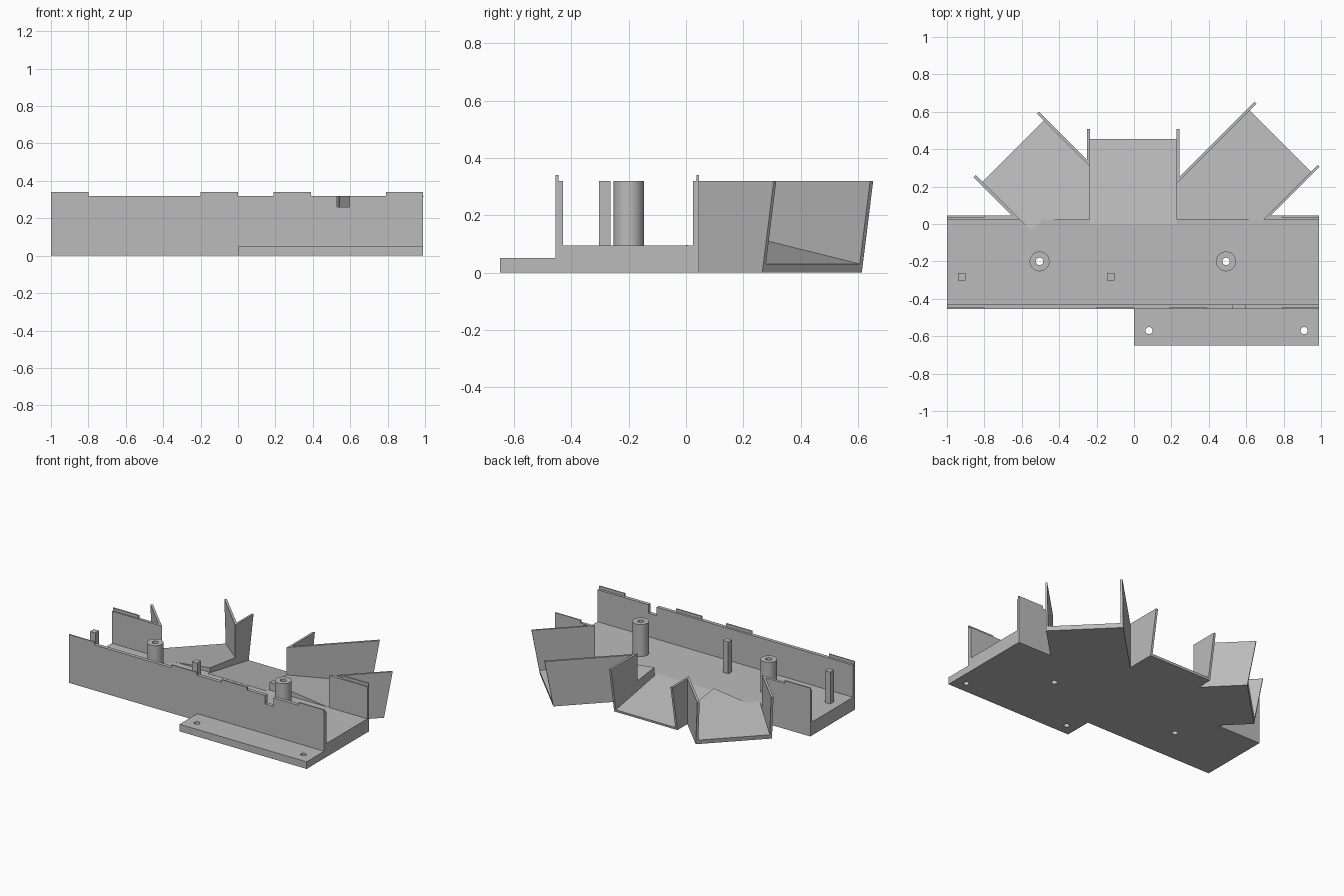
import bpy, bmesh, math
from mathutils import Vector

if "Cube" in bpy.data.objects:
    bpy.data.objects.remove(bpy.data.objects["Cube"], do_unlink=True)

grey = bpy.data.materials.new("plain_grey")
grey.use_nodes = True
grey.diffuse_color = (0.5, 0.5, 0.5, 1)
grey.node_tree.nodes["Principled BSDF"].inputs["Base Color"].default_value = (0.5, 0.5, 0.5, 1)

FLOOR, TOP, LIP = 0.095, 0.32, 0.34
TILT = math.tan(math.radians(10))


def prism(name, plan, low, high):
    """Extrude a plan outline; low and high map a plan point to a 3D point."""
    bm = bmesh.new()
    bottom = [bm.verts.new(low(Vector(p))) for p in plan]
    top = [bm.verts.new(high(Vector(p))) for p in plan]
    bm.faces.new(bottom)
    bm.faces.new(top)
    for i in range(len(plan)):
        j = (i + 1) % len(plan)
        bm.faces.new((bottom[i], bottom[j], top[j], top[i]))
    bmesh.ops.recalc_face_normals(bm, faces=bm.faces)
    mesh = bpy.data.meshes.new(name)
    bm.to_mesh(mesh)
    bm.free()
    mesh.materials.append(grey)
    obj = bpy.data.objects.new(name, mesh)
    bpy.context.collection.objects.link(obj)
    return obj


def at(z):
    return lambda p: (p.x, p.y, z)


def slab(name, plan, z0, z1):
    return prism(name, plan, at(z0), at(z1))


def box(name, x0, x1, y0, y1, z0, z1):
    return slab(name, [(x0, y0), (x1, y0), (x1, y1), (x0, y1)], z0, z1)


def cylinder(name, x, y, r, z0, z1):
    ring = [2 * math.pi * i / 48 for i in range(48)]
    return slab(name, [(x + r * math.cos(a), y + r * math.sin(a)) for a in ring], z0, z1)


def cut(obj, cutter):
    mod = obj.modifiers.new("cut", "BOOLEAN")
    mod.operation, mod.solver, mod.object = "DIFFERENCE", "EXACT", cutter
    bpy.context.view_layer.objects.active = obj
    bpy.ops.object.modifier_apply(modifier=mod.name)
    bpy.data.objects.remove(cutter, do_unlink=True)


def chute(name, axis, end, end_z, floor, walls):
    """Sloping floor with side walls; the open end leans outward."""
    axis = Vector(axis).normalized()

    def lean(p, z):
        if p.dot(axis) > end - 0.01:
            p = p + axis * TILT * (z - end_z)
        return (p.x, p.y, z)

    def slope(p):
        return (p.x, p.y, end_z + TILT * (end - p.dot(axis)))

    prism(name + "_floor", floor, lambda p: lean(p, 0), slope)
    for side, plan in walls.items():
        prism(f"{name}_{side}_wall", plan, lambda p: lean(p, 0), lambda p: lean(p, TOP))


def diag(s, d, sign):
    """Plan point from its offset across (s) and its reach along (d) a diagonal."""
    return ((d + s) / 2, (d - s) / 2) if sign > 0 else ((s - d) / 2, (s + d) / 2)


# Main tray, notched where the right chute runs into it
base = slab("base", [(-1, -0.455), (0.99, -0.455), (0.99, 0.045), (0.73, 0.045), (0.71, 0.025),
                     (0.228, 0.025), (0.228, 0), (-0.235, 0), (-0.235, 0.025), (-0.488, 0.025),
                     (-0.549, -0.036), (-0.61, 0.025), (-0.632, 0.025), (-0.652, 0.045),
                     (-1, 0.045)], 0, FLOOR)

# Front wall with a cable notch and locating lips
front = box("front_wall", -1, 0.99, -0.455, -0.43, FLOOR, TOP)
cut(front, box("notch_cutter", 0.53, 0.595, -0.5, -0.4, 0.26, 0.4))
for i, x in enumerate((-1, -0.2, 0.19, 0.79)):
    box(f"front_lip_{i + 1}", x, x + 0.2, -0.455, -0.446, TOP, LIP)

# Rear wall pieces beside the chutes
slab("rear_wall_right", [(-1, 0.025), (-0.632, 0.025), (-0.652, 0.045), (-1, 0.045)], FLOOR, TOP)
slab("rear_wall_left", [(0.71, 0.025), (0.99, 0.025), (0.99, 0.045), (0.73, 0.045)], FLOOR, TOP)
for side, x in (("right", -1), ("left", 0.79)):
    box("rear_lip_" + side, x, x + 0.2, 0.036, 0.045, TOP, LIP)

# Mounting flange with two screw holes
flange = box("mounting_flange", 0, 0.99, -0.65, -0.455, 0, 0.05)
for x in (0.08, 0.91):
    cut(flange, cylinder("hole_cutter", x, -0.57, 0.019, -0.1, 0.2))

# Hollow screw posts, bored through the tray
for side, x in (("right", -0.505), ("left", 0.492)):
    post = cylinder("screw_post_" + side, x, -0.2, 0.053, FLOOR, TOP)
    for part in (base, post):
        cut(part, cylinder("bore_cutter", x, -0.2, 0.02, -0.1, 0.5))
    bpy.ops.object.select_all(action="DESELECT")
    post.select_set(True)
    bpy.context.view_layer.objects.active = post
    bpy.ops.object.shade_smooth_by_angle(angle=math.radians(30))

# Square pegs
for side, x in (("right", -0.92), ("middle", -0.125)):
    box("peg_" + side, x - 0.02, x + 0.02, -0.303, -0.263, FLOOR, TOP)

# Crotches where neighbouring chute walls meet
r_in, r_out = (-0.235, 0.305), (-0.25, 0.342)
l_in, l_out = (0.228, 0.216), (0.243, 0.253)

# Centre chute
chute("centre_chute", (0, 1), 0.455, 0.016,
      [(-0.235, 0), (0.228, 0), (0.228, 0.455), (-0.235, 0.455)],
      {"right": [r_in, (-0.235, 0.455), (-0.25, 0.455), r_out],
       "left": [l_in, (0.228, 0.455), (0.243, 0.455), l_out]})

# Right chute
reach = 1.035
chute("right_chute", (-1, 1), reach / math.sqrt(2), 0.03,
      [(-0.235, 0.025), r_in, diag(0.07, reach, -1), diag(-0.585, reach, -1), (-0.61, 0.025),
       (-0.549, -0.036), (-0.488, 0.025)],
      {"inner": [r_in, diag(0.07, reach, -1), diag(0.092, reach, -1), r_out],
       "outer": [(-0.61, 0.025), diag(-0.585, reach, -1), diag(-0.607, reach, -1),
                 (-0.632, 0.025)]})

# Left chute
reach = 1.225
chute("left_chute", (1, 1), reach / math.sqrt(2), 0.03,
      [(0.228, 0.025), (0.692, 0.025), diag(0.667, reach, 1), diag(0.012, reach, 1), l_in],
      {"inner": [l_in, diag(0.012, reach, 1), diag(-0.01, reach, 1), l_out],
       "outer": [(0.692, 0.025), diag(0.667, reach, 1), diag(0.685, reach, 1), (0.71, 0.025)]})
